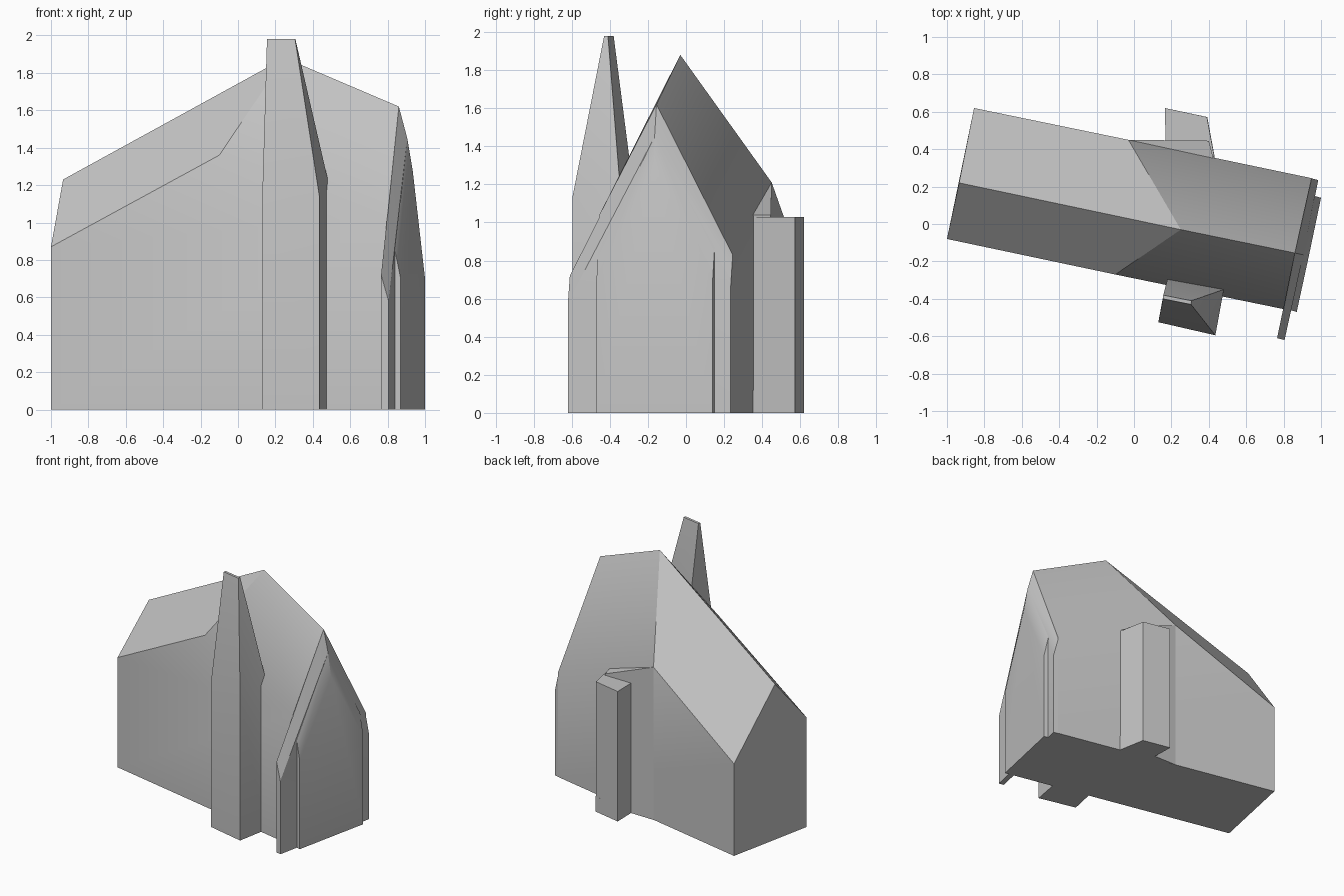
import bpy
import bmesh
import math

default_cube = bpy.data.objects.get("Cube")
if default_cube:
    bpy.data.objects.remove(default_cube, do_unlink=True)

# One plain stone colour for the whole building
stone = bpy.data.materials.new("grey_stone")
stone.use_nodes = True
colour = (0.55, 0.55, 0.55, 1)
stone.diffuse_color = colour
stone.node_tree.nodes["Principled BSDF"].inputs["Base Color"].default_value = colour


def solid(name, eaves, peaks=(), smooth_angle=30):
    """Closed convex block: eave corners drop to the ground, peaks do not."""
    bm = bmesh.new()
    points = list(eaves) + list(peaks) + [(x, y, 0) for x, y, z in eaves]
    for point in points:
        bm.verts.new(point)
    hull = bmesh.ops.convex_hull(bm, input=bm.verts[:])
    unused = hull["geom_interior"] + hull["geom_unused"]
    loose = [item for item in unused if isinstance(item, bmesh.types.BMVert)]
    bmesh.ops.delete(bm, geom=list(set(loose)), context="VERTS")
    bmesh.ops.dissolve_limit(bm, angle_limit=math.radians(2),
                             verts=bm.verts[:], edges=bm.edges[:])
    bmesh.ops.recalc_face_normals(bm, faces=bm.faces[:])
    mesh = bpy.data.meshes.new(name)
    bm.to_mesh(mesh)
    bm.free()
    mesh.materials.append(stone)
    part = bpy.data.objects.new(name, mesh)
    bpy.context.collection.objects.link(part)
    bpy.ops.object.select_all(action="DESELECT")
    part.select_set(True)
    bpy.context.view_layer.objects.active = part
    bpy.ops.object.shade_smooth_by_angle(angle=math.radians(smooth_angle))
    return part


def flat_block(name, corners, height):
    """Upright block with a level top over the given plan corners."""
    return solid(name, [(x, y, height) for x, y in corners])


# Main hall: roof rises to a peak, then falls to the gable
solid("main_hall",
      eaves=[(-1, -.08, .87), (-.1, -.27, 1.36), (.8, -.455, 1.04),
             (.95, .245, .83), (-.03, .45, 1.21), (-.855, .62, .73)],
      peaks=[(-.935, .22, 1.23), (.25, -.03, 1.88), (.86, -.155, 1.62)])

# Gable wall, with its coping sloping outwards
solid("gable_wall",
      eaves=[(.765, -.61, .72), (.805, -.62, .58),
             (.985, .235, .67), (.945, .245, .83)],
      peaks=[(.86, -.155, 1.62), (.905, -.165, 1.45)])

# Thinner facing in front of the gable wall
solid("gable_facing",
      eaves=[(.835, -.46, .87), (.87, -.47, .7),
             (1, .14, .7), (.965, .15, .87)],
      peaks=[(.905, -.165, 1.45), (.935, -.17, 1.27)])

# Tall tapered tower on the front wall
solid("front_tower",
      eaves=[(.13, -.525, 1.14), (.435, -.595, 1.14),
             (.48, -.35, 1.23), (.18, -.29, 1.28)],
      peaks=[(.155, -.4, 1.98), (.305, -.43, 1.98),
             (.307, -.41, 1.98), (.157, -.38, 1.98)])

# Wedge on the back wall and the square stack attached to it
solid("back_wedge",
      eaves=[(-.03, .45, 1.21), (.4, .445, 1.04), (.425, .35, 1.04)])
flat_block("back_stack",
           [(.165, .62), (.39, .572), (.43, .357), (.17, .4)], 1.03)
flat_block("stack_plinth",
           [(.165, .62), (.392, .572), (.433, .35), (.17, .4)], .12)
